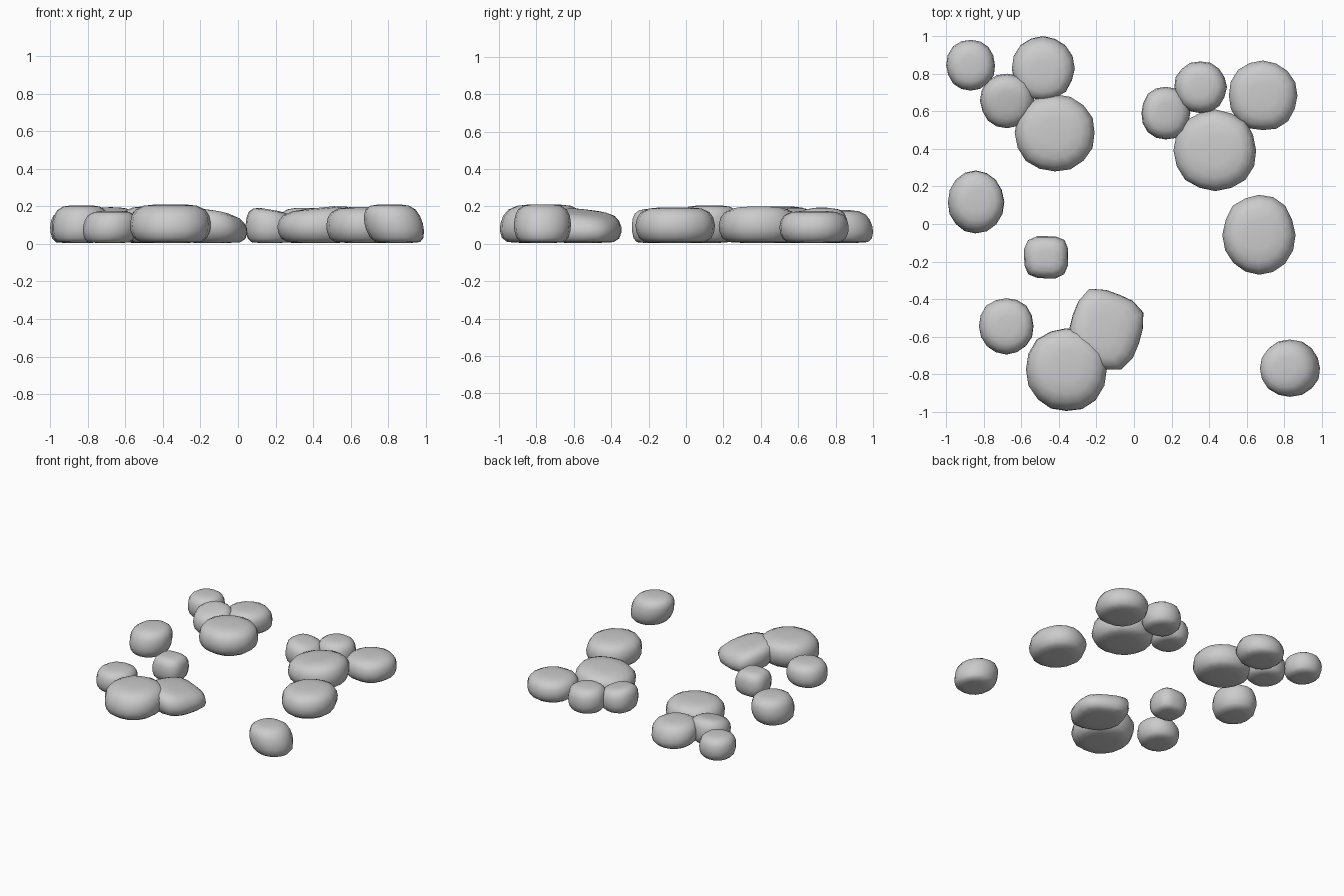
import bpy, bmesh, math, random

if "Cube" in bpy.data.objects:
    bpy.data.objects.remove(bpy.data.objects["Cube"])

random.seed(4)
SEG = 16
# Side profile of a pebble: (radius fraction, height fraction)
PROFILE = [(0.45, 0.0), (0.76, 0.02), (0.91, 0.13), (0.985, 0.32), (1.0, 0.5),
           (0.96, 0.7), (0.86, 0.86), (0.66, 0.96), (0.36, 0.995)]


def stone(name, x0, x1, y0, y1, h, lean=(0, 0), power=2.1, corners=(), tilt=(0, 0)):
    """Pebble fitted to a footprint; lean shifts the top, corners push out the outline."""
    outline = []
    for i in range(SEG):
        a = 2 * math.pi * i / SEG
        c, s = math.cos(a), math.sin(a)
        r = (abs(c) ** power + abs(s) ** power) ** (-1 / power)
        r *= 1 + random.uniform(-0.018, 0.018)
        for deg, push in corners:
            d = (math.degrees(a) - deg + 180) % 360 - 180
            r *= 1 + push * max(0, 1 - abs(d) / 40)
        outline.append((r * c, r * s))
    rings = []
    for f, z in PROFILE:
        ring = []
        for px, py in outline:
            zz = z * (1 + z * f * (tilt[0] * px + tilt[1] * py))
            ring.append([f * px + lean[0] * (z - 0.5), f * py + lean[1] * (z - 0.5), zz])
        rings.append(ring)
    pts = [p for ring in rings for p in ring]
    lo = [min(p[k] for p in pts) for k in range(3)]
    hi = [max(p[k] for p in pts) for k in range(3)]
    box = [(x0, x1), (y0, y1), (0.005, h)]

    def fit(p):
        return [b[0] + (p[k] - lo[k]) / (hi[k] - lo[k]) * (b[1] - b[0])
                for k, b in enumerate(box)]

    bm = bmesh.new()
    vs = [[bm.verts.new(fit(p)) for p in ring] for ring in rings]
    for a, b in zip(vs, vs[1:]):
        for i in range(SEG):
            j = (i + 1) % SEG
            bm.faces.new((a[i], a[j], b[j], b[i]))
    for ring in (vs[0], vs[-1]):
        mid = [sum(v.co[k] for v in ring) / SEG for k in range(3)]
        c = bm.verts.new(mid)
        for i in range(SEG):
            bm.faces.new((ring[i], ring[(i + 1) % SEG], c))
    bmesh.ops.recalc_face_normals(bm, faces=bm.faces)
    for f in bm.faces:
        f.smooth = True
    me = bpy.data.meshes.new(name)
    bm.to_mesh(me)
    bm.free()
    bpy.context.collection.objects.link(bpy.data.objects.new(name, me))


# Back left cluster
stone("stone_back_left_outer", -1.0, -0.74, 0.71, 0.98, 0.175)
stone("stone_back_left_small", -0.82, -0.53, 0.51, 0.80, 0.195, tilt=(0, 0.15))
stone("stone_back_left_rear", -0.65, -0.315, 0.66, 1.0, 0.18, lean=(0, -0.2))
stone("stone_back_left_large", -0.635, -0.21, 0.28, 0.69, 0.20)
# Left side
stone("stone_left", -0.99, -0.69, -0.05, 0.285, 0.205, lean=(0.1, 0.1))
stone("stone_left_inner", -0.585, -0.35, -0.29, -0.065, 0.185, power=3.2)
# Front left cluster
stone("stone_front_left_small", -0.825, -0.535, -0.695, -0.395, 0.175, lean=(0.1, 0))
stone("stone_front_left_large", -0.575, -0.145, -0.995, -0.555, 0.21, lean=(0, 0.15))
stone("stone_front_left_angular", -0.345, 0.05, -0.775, -0.345, 0.19, lean=(-0.15, -0.1),
      corners=((112.5, 0.15), (22.5, 0.15), (292.5, 0.15)), tilt=(-0.15, -0.1))
# Right side
stone("stone_front_right", 0.67, 0.99, -0.92, -0.615, 0.21, lean=(-0.3, 0))
stone("stone_right", 0.47, 0.86, -0.27, 0.155, 0.195)
# Back right cluster
stone("stone_back_right_large", 0.21, 0.65, 0.175, 0.61, 0.20, tilt=(0.12, 0))
stone("stone_back_right_outer", 0.505, 0.87, 0.50, 0.87, 0.175)
stone("stone_back_right_small", 0.04, 0.30, 0.45, 0.73, 0.19, tilt=(-0.12, 0))
stone("stone_back_right_rear", 0.215, 0.495, 0.59, 0.865, 0.19)
